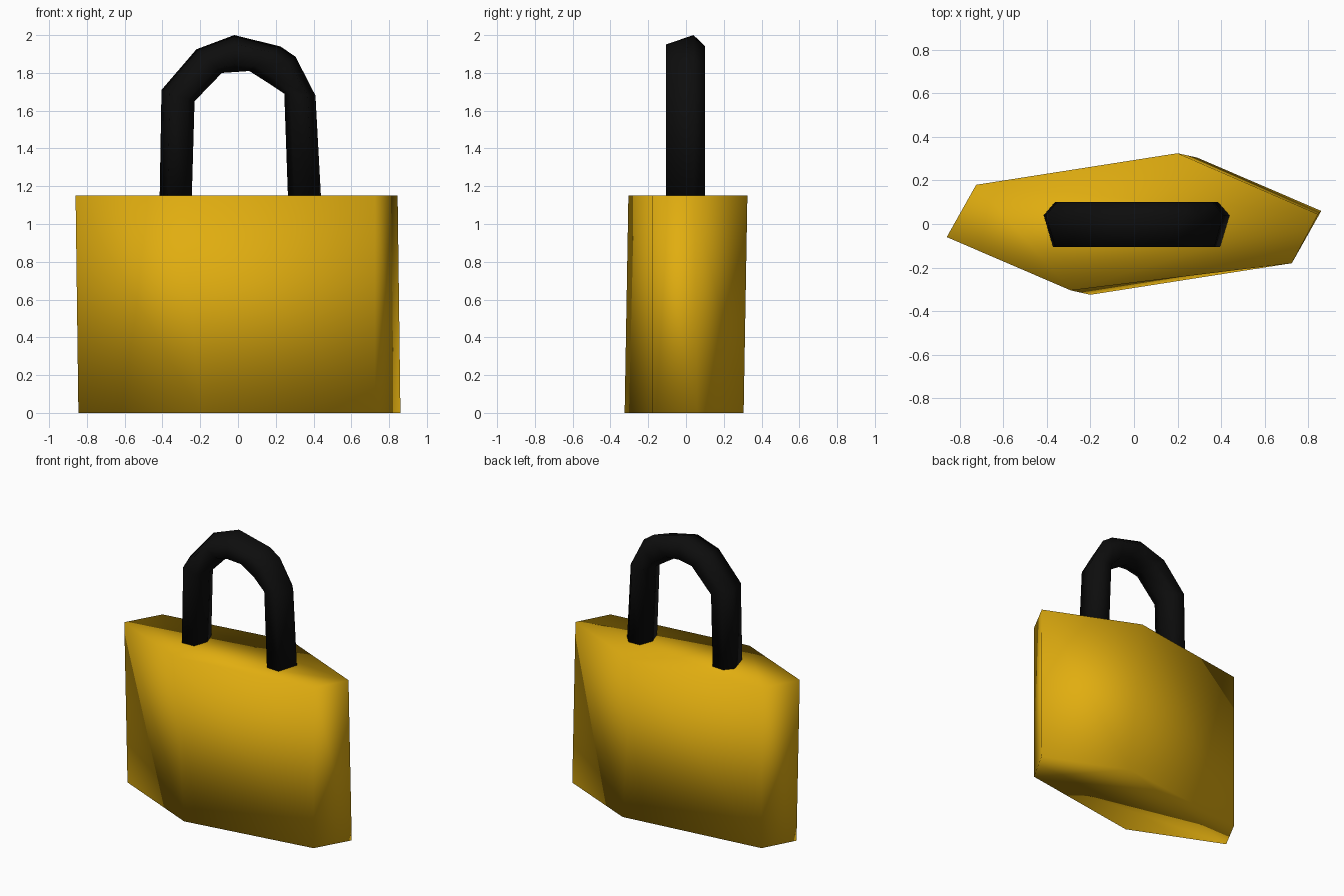
import bpy
import bmesh

if "Cube" in bpy.data.objects:
    bpy.data.objects.remove(bpy.data.objects["Cube"], do_unlink=True)


def material(name, color):
    m = bpy.data.materials.new(name)
    m.use_nodes = True
    m.diffuse_color = color
    shader = next(n for n in m.node_tree.nodes if n.type == 'BSDF_PRINCIPLED')
    shader.inputs["Base Color"].default_value = color
    shader.inputs["Roughness"].default_value = 0.7
    return m


def loft(name, rings, mat, twisted=False):
    """Join matching rings of points with walls, and cap both ends."""
    bm = bmesh.new()
    loops = [[bm.verts.new(p) for p in ring] for ring in rings]
    for low, high in zip(loops, loops[1:]):
        for i in range(len(low)):
            j = (i + 1) % len(low)
            if twisted:
                bm.faces.new((low[i], low[j], high[i]))
                bm.faces.new((low[j], high[j], high[i]))
            else:
                bm.faces.new((low[i], low[j], high[j], high[i]))
    bm.faces.new(loops[0][::-1])
    bm.faces.new(loops[-1])
    bmesh.ops.recalc_face_normals(bm, faces=bm.faces)
    for face in bm.faces:
        face.smooth = True
    mesh = bpy.data.meshes.new(name)
    bm.to_mesh(mesh)
    bm.free()
    mesh.materials.append(mat)
    obj = bpy.data.objects.new(name, mesh)
    bpy.context.collection.objects.link(obj)
    return obj


gold = material("gold yellow", (0.75, 0.42, 0.005, 1))
black = material("soft black", (0.004, 0.004, 0.004, 1))

# Body: six-sided block whose bottom is the top turned half way round
HEIGHT = 1.15
outline = [(-0.86, -0.06), (-0.29, -0.305), (0.725, -0.18),
           (0.845, 0.045), (0.2, 0.325), (-0.725, 0.18)]
top = [(x, y, HEIGHT) for x, y in outline]
bottom = [(-x, -y, 0) for x, y in outline[3:] + outline[:3]]
loft("body", [bottom, top], gold, twisted=True)

# Handle: faceted arch, each ring runs from an outer to an inner point
arch = [((-0.415, 1.13), (-0.245, 1.13)),
        ((-0.405, 1.71), (-0.23, 1.65)),
        ((-0.22, 1.925), (-0.085, 1.80)),
        ((-0.02, 2.0), (-0.01, 1.805)),
        ((0.225, 1.94), (0.06, 1.81)),
        ((0.305, 1.885), (0.17, 1.74)),
        ((0.41, 1.68), (0.245, 1.69)),
        ((0.44, 1.13), (0.265, 1.13))]
section = [(0, 0.04), (0.3, 0.1), (0.8, 0.095), (1, 0), (0.8, -0.1), (0.25, -0.105)]
rings = [[(o[0] + (n[0] - o[0]) * t, y, o[1] + (n[1] - o[1]) * t)
          for t, y in section] for o, n in arch]
loft("handle", rings, black)
